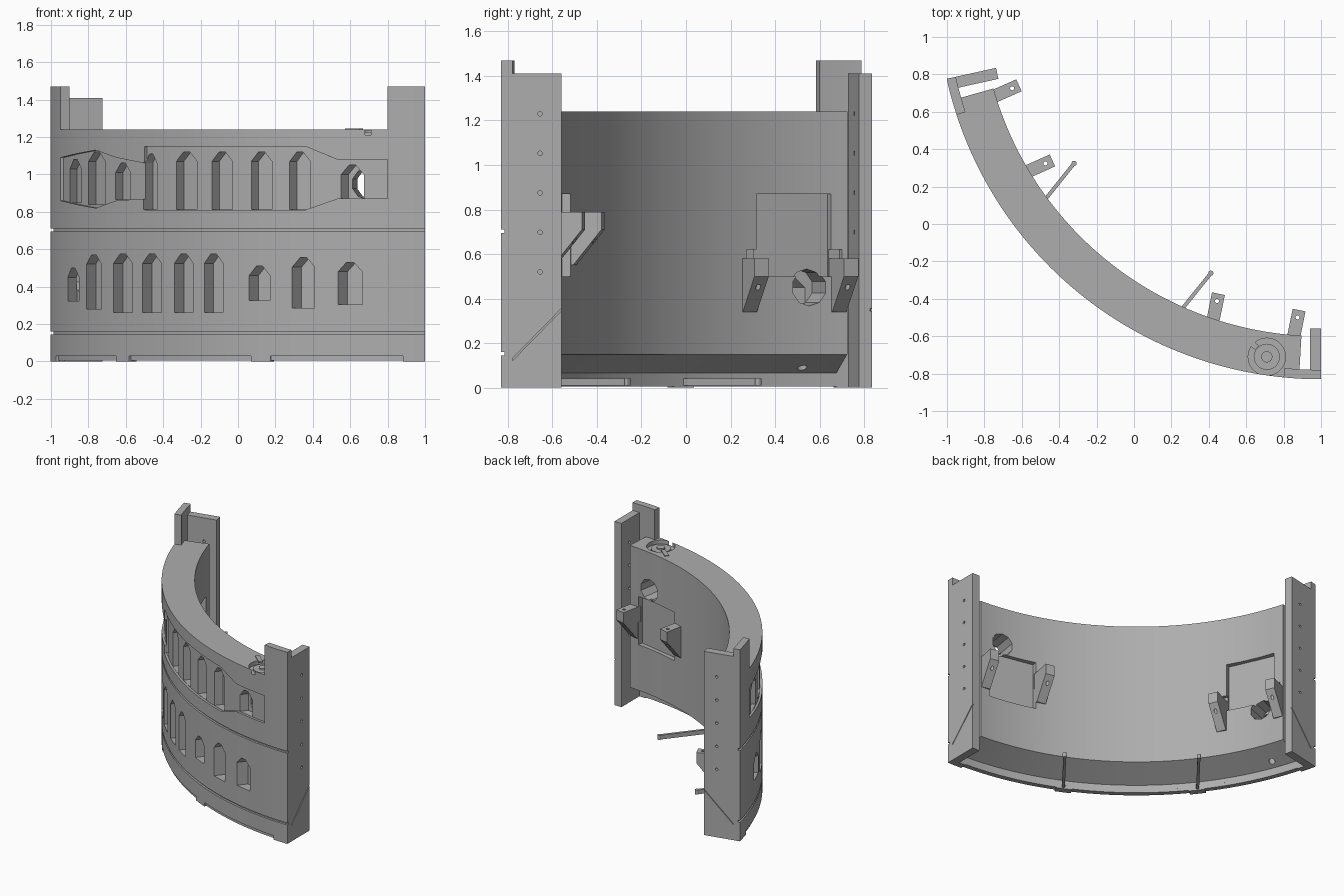
import bpy, bmesh, math
from mathutils import Matrix, Vector

if "Cube" in bpy.data.objects:
    bpy.data.objects.remove(bpy.data.objects["Cube"])

# Arc layout: angle 0 is the +x end, SPAN is the -x end
CENTRE = Vector((1.0, 1.22, 0))
R_OUT, R_SHELL, R_IN, SPAN = 2.05, 2.0, 1.82, 77.5
MID = math.radians(SPAN / 2)
AIM = Vector((math.sin(MID), math.cos(MID), 0))

grey = bpy.data.materials.new("stone grey")
grey.use_nodes = True
grey.diffuse_color = (0.42, 0.42, 0.42, 1)
grey.node_tree.nodes["Principled BSDF"].inputs["Base Color"].default_value = (0.42, 0.42, 0.42, 1)


def polar(r, deg, z):
    t = math.radians(deg)
    return CENTRE + Vector((-r * math.sin(t), -r * math.cos(t), z))


def angle_at(x):
    return math.degrees(math.asin((1 - x) / R_OUT))


def frame(deg):
    """Local x runs along the wall, local y points to the arc centre."""
    return Matrix.Translation(CENTRE) @ Matrix.Rotation(-math.radians(deg), 4, "Z")


def finish(bm, name):
    bmesh.ops.recalc_face_normals(bm, faces=bm.faces)
    mesh = bpy.data.meshes.new(name)
    bm.to_mesh(mesh)
    bm.free()
    mesh.materials.append(grey)
    obj = bpy.data.objects.new(name, mesh)
    bpy.context.collection.objects.link(obj)
    return obj


def prism(name, bottom, top):
    """Solid between two matching outlines."""
    bm = bmesh.new()
    a = [bm.verts.new(p) for p in bottom]
    b = [bm.verts.new(p) for p in top]
    bm.faces.new(a)
    bm.faces.new(b)
    for i in range(len(a)):
        j = (i + 1) % len(a)
        bm.faces.new((a[i], a[j], b[j], b[i]))
    return finish(bm, name)


def sweep(name, profile, t0, t1, steps):
    """Turn an (r, z) profile around the arc centre."""
    bm = bmesh.new()
    rings = [[bm.verts.new(polar(r, t0 + (t1 - t0) * i / steps, z)) for r, z in profile]
             for i in range(steps + 1)]
    for a, b in zip(rings, rings[1:]):
        for i in range(len(profile)):
            j = (i + 1) % len(profile)
            bm.faces.new((a[i], a[j], b[j], b[i]))
    bm.faces.new(rings[0])
    bm.faces.new(rings[-1])
    return finish(bm, name)


def ring_box(name, r0, r1, z0, z1, t0, t1, steps):
    return sweep(name, [(r0, z0), (r1, z0), (r1, z1), (r0, z1)], t0, t1, steps)


def box(name, deg, u, v, z):
    m = frame(deg)
    corners = [(u[0], v[0]), (u[1], v[0]), (u[1], v[1]), (u[0], v[1])]
    return prism(name, *[[m @ Vector((a, b, h)) for a, b in corners] for h in z])


def cylinder(name, matrix, radius, depth, sides=24):
    bm = bmesh.new()
    bmesh.ops.create_cone(bm, cap_ends=True, segments=sides, radius1=radius,
                          radius2=radius, depth=depth, matrix=matrix)
    return finish(bm, name)


def curved_plate(name, outline, r0, r1):
    """Wrap an (x, z) outline onto the arc as a solid from r0 to r1."""
    bm = bmesh.new()
    pts = [(angle_at(x), z) for x, z in outline]
    face = bm.faces.new([bm.verts.new((t, r0, z)) for t, z in pts])
    out = bmesh.ops.extrude_face_region(bm, geom=[face], use_keep_orig=True)["geom"]
    for v in out:
        if isinstance(v, bmesh.types.BMVert):
            v.co.y = r1
    cuts = {round(t, 3) for t, z in pts} | set(range(2, 76, 2))
    for t in cuts:
        bmesh.ops.bisect_plane(bm, geom=bm.verts[:] + bm.edges[:] + bm.faces[:],
                               dist=1e-4, plane_co=(t, 0, 0), plane_no=(1, 0, 0))
    for v in bm.verts:
        v.co = polar(v.co.y, v.co.x, v.co.z)
    return finish(bm, name)


def carve(target, cutter):
    cutter.hide_render = True
    mod = target.modifiers.new("carve", "BOOLEAN")
    mod.operation, mod.solver, mod.object = "DIFFERENCE", "EXACT", cutter
    bpy.context.view_layer.objects.active = target
    bpy.ops.object.modifier_apply(modifier=mod.name)
    bpy.data.objects.remove(cutter)


def slot(x0, x1, z0, z1, depth=0.08):
    """Pointed niche cutter, sunk along the middle direction of the arc."""
    a, b = [polar(R_OUT, angle_at(x), 0) for x in (x0, x1)]
    shape = [(0, z0), (1, z0), (1, z1 - 0.05), (0.65, z1), (0.35, z1), (0, z1 - 0.05)]
    flat = [a.lerp(b, f) + Vector((0, 0, z)) for f, z in shape]
    return prism("slot_cutter", [p - AIM * 0.06 for p in flat], [p + AIM * depth for p in flat])


# Curved wall with two grooves, a sloping underside and a skirt
groove = [(R_OUT, 0.71), (2.035, 0.71), (2.035, 0.695), (R_OUT, 0.695),
          (R_OUT, 0.16), (2.035, 0.16), (2.035, 0.145), (R_OUT, 0.145)]
skirt = [(R_OUT, 0.03), (R_SHELL, 0.03)]
wall = sweep("curved_wall", [(R_IN, 0.15), (R_IN, 1.24), (R_OUT, 1.24)] + groove + skirt
             + [(R_SHELL, 0.065)], 3.3, SPAN - 3.3, 72)

# Sunken window bands
upper = [(-.95, 1.09), (-.76, 1.13), (-.65, 1.09), (-.5, 1.06), (-.5, 1.15), (.36, 1.15),
         (.53, 1.08), (.8, 1.08), (.8, .87), (.53, .87), (.36, .81), (-.5, .81),
         (-.5, .87), (-.65, .86), (-.76, .82), (-.95, .86)]
lower = [(-.95, .53), (-.84, .53), (-.76, .6), (-.05, .6), (-.05, .51), (.2, .54),
         (.37, .58), (.8, .53), (.8, .32), (.53, .29), (.36, .27), (.2, .31),
         (-.05, .33), (-.05, .26), (-.76, .26), (-.84, .32), (-.95, .32)]
for outline in (upper, lower):
    outline = [(max(x, -.948), z) for x, z in outline]
    carve(wall, curved_plate("band_cutter", outline, 2.033, 2.12))

# Niches: centre x, half width, bottom, top
upper_slots = [(-.88, .03, .85, 1.08), (-.765, .045, .84, 1.12), (-.625, .04, .865, 1.06),
               (-.475, .03, .812, 1.11), (.6, .06, .872, 1.05)]
upper_slots += [(x, .055, .812, 1.12) for x in (-.285, -.095, .115, .32)]
lower_slots = [(-.88, .03, .322, .5), (-.77, .04, .28, .57), (.115, .055, .325, .51),
               (.35, .06, .285, .555), (.6, .065, .305, .53)]
lower_slots += [(x, .05, .262, .575) for x in (-.615, -.46, -.29, -.13)]
for x, half, z0, z1 in upper_slots + lower_slots:
    carve(wall, slot(x - half, x + half, z0, z1))

# Rear openings, hatch recesses and the small socket under the slope
for end, deg, hole_deg, hole_z, wide in ((1, 11.5, 9, .95, (.67, .79)),
                                         (-1, 66, 68.5, .45, (.5, .62))):
    turn = Matrix.Rotation(math.pi / 2, 4, "X")
    hole = frame(hole_deg) @ Matrix.Translation((0, -1.85, hole_z)) @ turn
    carve(wall, cylinder("opening_cutter", hole, .083, .27, 10))
    carve(wall, box("hatch_cutter", deg, (-.183, .183), (-1.85, -1.7), (.5, .87)))
    carve(wall, box("hatch_cutter", deg, (-.235, .235), (-1.835, -1.7), wide))
socket = Matrix.Translation(polar(1.95, 69, .1))
carve(wall, cylinder("socket_cutter", socket, .022, .1))

# Round pocket in the top with a stepped dial and a lever
pocket = Vector((.71, -.71, 0))
carve(wall, cylinder("pocket_cutter", Matrix.Translation(pocket + Vector((0, 0, 1.24))), .1, .06))
for name, radius, top in (("dial_base", .07, 1.225), ("dial_hub", .03, 1.235)):
    cylinder(name, Matrix.Translation(pocket + Vector((0, 0, top - .03))), radius, .06)
lever = Matrix.Translation((.62, -.63, 1.24)) @ Matrix.Rotation(-.7, 4, "Z") @ Matrix.Diagonal((.05, .015, .006, 1))
bm = bmesh.new()
bmesh.ops.create_cube(bm, size=2, matrix=lever)
finish(bm, "dial_lever")

# End posts, mirrored about the middle of the arc
for side, deg, s in (("left", 0, -1), ("right", SPAN, 1)):
    def at(t):
        return t if s < 0 else SPAN - t
    sweep(side + "_end_shell", [(R_SHELL, 0), (R_SHELL, 1.24), (R_OUT, 1.24)] + groove
          + [(R_OUT, 0)], at(0), at(3.3), 4)
    ring_box(side + "_end_tab", R_SHELL, R_OUT, 1.235, 1.47, at(0), at(5.6), 6)
    flange = box(side + "_flange", deg, sorted((0, s * .06)), (-R_SHELL, -1.78), (0, 1.41))
    for i in range(5):
        m = frame(deg) @ Matrix.Translation((s * .03, -1.875, .52 + .1775 * i))
        carve(flange, cylinder("bolt_cutter", m @ Matrix.Rotation(math.pi / 2, 4, "Y"), .01, .2, 12))
    seam = [(-2.02, .10), (-1.7, .427), (-1.7, .437), (-2.02, .11)]
    carve(flange, prism("seam_cutter", *[[frame(deg) @ Vector((s * u, v, z)) for v, z in seam]
                                         for u in (-.02, .008)]))

# Hinge brackets: tapered blocks with a pin hole
for side, deg, top in (("left", 11.5, .79), ("right", 66, .58)):
    for n, u in enumerate((-.22, .22)):
        shape = [(-1.67, top), (-1.84, top), (-1.84, top - .24), (-1.8, top - .24), (-1.67, top - .08)]
        bracket = prism(f"{side}_bracket_{n + 1}", *[
            [frame(deg) @ Vector((u + w, v, z)) for v, z in shape] for w in (-.035, .035)])
        pin = frame(deg) @ Matrix.Translation((u, -1.71, top - .1))
        carve(bracket, cylinder("pin_cutter", pin, .011, .4, 12))

# Foot tabs, straight locating arms and the inset foot strips
for n, t in enumerate((25.4, 52.1)):
    ring_box(f"foot_tab_{n + 1}", R_SHELL, R_OUT, 0, .05, t - 1.6, t + 1.6, 4)
    start = polar(2.03, t, 0)
    across = Vector((AIM.y, -AIM.x, 0)) * .01
    foot = [start - across, start + across, start + AIM * .46 + across, start + AIM * .46 - across]
    prism(f"locating_arm_{n + 1}", *[[p + Vector((0, 0, z)) for p in foot] for z in (.01, .042)])
    tip = start + AIM * .45 + Vector((0, 0, .026))
    cylinder(f"arm_pin_{n + 1}", Matrix.Translation(tip), .014, .034, 12)
for n, (t0, t1) in enumerate(((3.3, 23.8), (27, 50.5), (53.7, SPAN - 3.3))):
    ring_box(f"foot_strip_{n + 1}", R_SHELL, 2.038, .006, .035, t0, t1, 20)

# Smooth curved faces, crisp edges
for obj in bpy.context.scene.objects:
    obj.select_set(obj.type == "MESH" and grey.name in obj.data.materials)
bpy.context.view_layer.objects.active = wall
bpy.ops.object.shade_smooth_by_angle(angle=math.radians(20))
